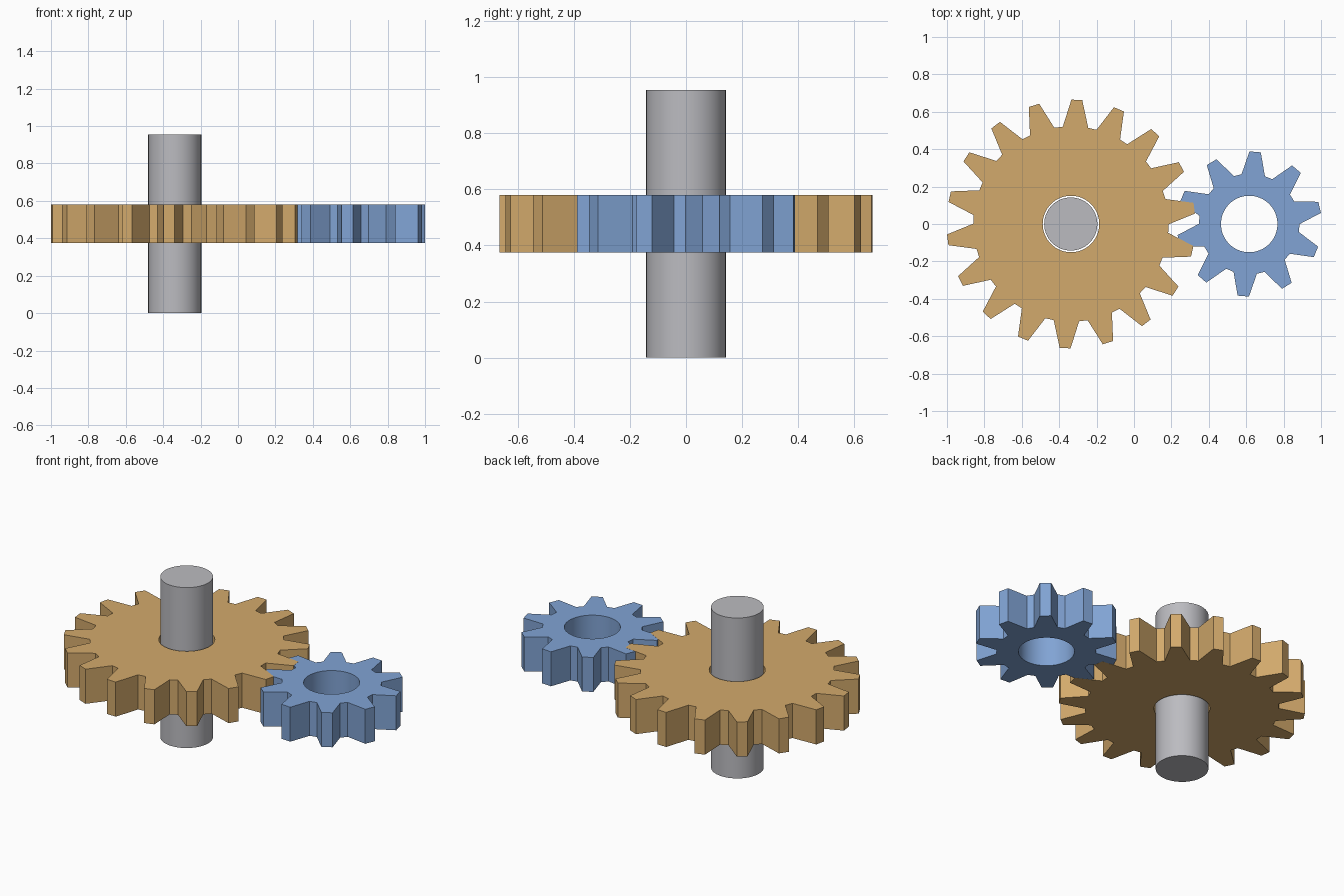
import bpy, bmesh
from math import cos, sin, pi, radians

cube = bpy.data.objects.get("Cube")
if cube:
    bpy.data.objects.remove(cube, do_unlink=True)


def make_material(name, rgb):
    mat = bpy.data.materials.new(name)
    mat.use_nodes = True
    color = (*rgb, 1.0)
    mat.diffuse_color = color
    mat.node_tree.nodes["Principled BSDF"].inputs["Base Color"].default_value = color
    return mat


def finish(bm, name, location, mat):
    bmesh.ops.recalc_face_normals(bm, faces=bm.faces)
    mesh = bpy.data.meshes.new(name)
    bm.to_mesh(mesh)
    bm.free()
    mesh.materials.append(mat)
    obj = bpy.data.objects.new(name, mesh)
    obj.location = location
    bpy.context.collection.objects.link(obj)
    bpy.ops.object.select_all(action='DESELECT')
    obj.select_set(True)
    bpy.context.view_layer.objects.active = obj
    bpy.ops.object.shade_smooth_by_angle(angle=radians(15))
    return obj


def add_loop(bm, polar_points):
    verts = [bm.verts.new((r * cos(a), r * sin(a), 0)) for r, a in polar_points]
    return [bm.edges.new((v, verts[i - 1])) for i, v in enumerate(verts)]


def make_gear(name, x, teeth, tip, root, bore, phase, thickness, mat):
    """Straight-flanked teeth around a round bore, extruded upwards."""
    pitch = 2 * pi / teeth
    profile = [(root, -0.375), (tip, -0.125), (tip, 0.125), (root, 0.375)]
    outline = [(r, phase + (i + f) * pitch) for i in range(teeth) for r, f in profile]
    circle = [(bore, 2 * pi * i / 64) for i in range(64)]
    bm = bmesh.new()
    edges = add_loop(bm, outline) + add_loop(bm, circle)
    bmesh.ops.triangle_fill(bm, edges=edges, use_beauty=True, normal=(0, 0, 1))
    top = bmesh.ops.extrude_face_region(bm, geom=bm.faces[:])["geom"]
    bmesh.ops.translate(bm, vec=(0, 0, thickness),
                        verts=[g for g in top if isinstance(g, bmesh.types.BMVert)])
    return finish(bm, name, (x, 0, 0.477 - thickness / 2), mat)


tan = make_material("tan", (0.65, 0.40, 0.15))
blue = make_material("blue", (0.22, 0.37, 0.66))
grey = make_material("grey", (0.50, 0.50, 0.53))

# Meshing gears; the large one is a hair thicker so the overlap stays clean
make_gear("large_gear", -0.337, 18, 0.665, 0.522, 0.151, radians(7.3), 0.206, tan)
make_gear("small_gear", 0.616, 10, 0.388, 0.269, 0.151, radians(13.3), 0.205, blue)

# Shaft through the large gear
bm = bmesh.new()
bmesh.ops.create_cone(bm, cap_ends=True, segments=64, radius1=0.142,
                      radius2=0.142, depth=0.954)
finish(bm, "shaft", (-0.338, 0, 0.477), grey)
